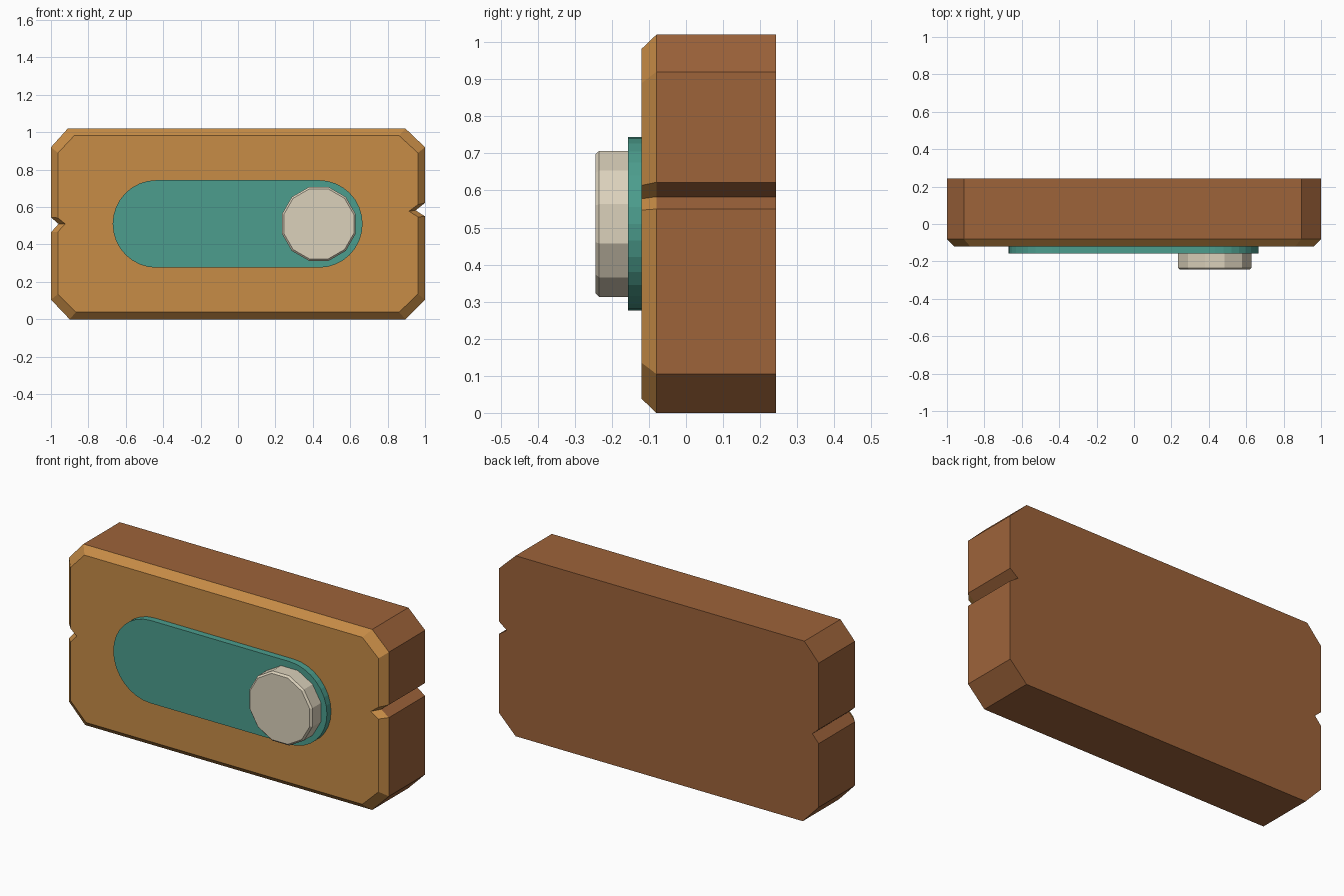
import bpy, bmesh, math

cube = bpy.data.objects.get("Cube")
if cube:
    bpy.data.objects.remove(cube, do_unlink=True)


def material(name, rgb):
    linear = [((c / 255 + 0.055) / 1.055) ** 2.4 for c in rgb] + [1]
    mat = bpy.data.materials.new(name)
    mat.use_nodes = True
    mat.diffuse_color = linear
    mat.node_tree.nodes["Principled BSDF"].inputs["Base Color"].default_value = linear
    return mat


brown = material("dark wood", (157, 99, 58))
orange = material("light wood", (199, 140, 70))
teal = material("teal", (76, 157, 141))
cream = material("cream", (219, 209, 187))

MID = 0.51  # height of the centre line


def scaled(outline, sx, sz, cx=0):
    return [(cx + (x - cx) * sx, MID + (z - MID) * sz) for x, z in outline]


def loft(name, sections, mats):
    """Skin (y, outline) sections from back to front and cap both ends."""
    bm = bmesh.new()
    rings = [[bm.verts.new((x, y, z)) for x, z in outline] for y, outline in sections]
    for a, b in zip(rings, rings[1:]):
        for i in range(len(a)):
            j = (i + 1) % len(a)
            bm.faces.new((a[i], a[j], b[j], b[i]))
    bm.faces.new(rings[0])
    bm.faces.new(rings[-1])
    bmesh.ops.recalc_face_normals(bm, faces=bm.faces)
    mesh = bpy.data.meshes.new(name)
    bm.to_mesh(mesh)
    bm.free()
    for mat in mats:
        mesh.materials.append(mat)
    obj = bpy.data.objects.new(name, mesh)
    bpy.context.collection.objects.link(obj)
    return obj


def arc(cx, r, start, sweep, steps):
    angles = [math.radians(start + sweep * i / steps) for i in range(steps + 1)]
    return [(cx + r * math.cos(a), MID + r * math.sin(a)) for a in angles]


# Wooden block: clipped corners, a notch on each end, chamfered front
block = [(-0.9, 0), (0.895, 0), (1, 0.105),
         (1, 0.55), (0.95, 0.583), (1, 0.622),
         (1, 0.92), (0.895, 1.02), (-0.91, 1.02), (-1, 0.92),
         (-1, 0.545), (-0.96, 0.51), (-1, 0.465), (-1, 0.105)]
front_y, chamfer_y = -0.12, -0.08
body = loft("wooden_block",
            [(0.243, block), (chamfer_y, block), (front_y, scaled(block, 0.9625, 0.925))],
            [brown, orange])
for face in body.data.polygons:
    face.material_index = int(face.center.y < chamfer_y)

# Rounded slot plate
r = 0.234
slot = arc(0.432, r, -90, 180, 16) + arc(-0.436, r, 90, 180, 16)
loft("slot_plate", [(front_y + 0.005, slot), (-0.157, slot)], [teal])

# Round slider knob with a small front bevel
knob_x = 0.432
knob = arc(knob_x, 0.204, 15, 330, 11)
loft("slider_knob",
     [(-0.152, knob), (-0.234, knob), (-0.244, scaled(knob, 0.95, 0.95, knob_x))],
     [cream])
